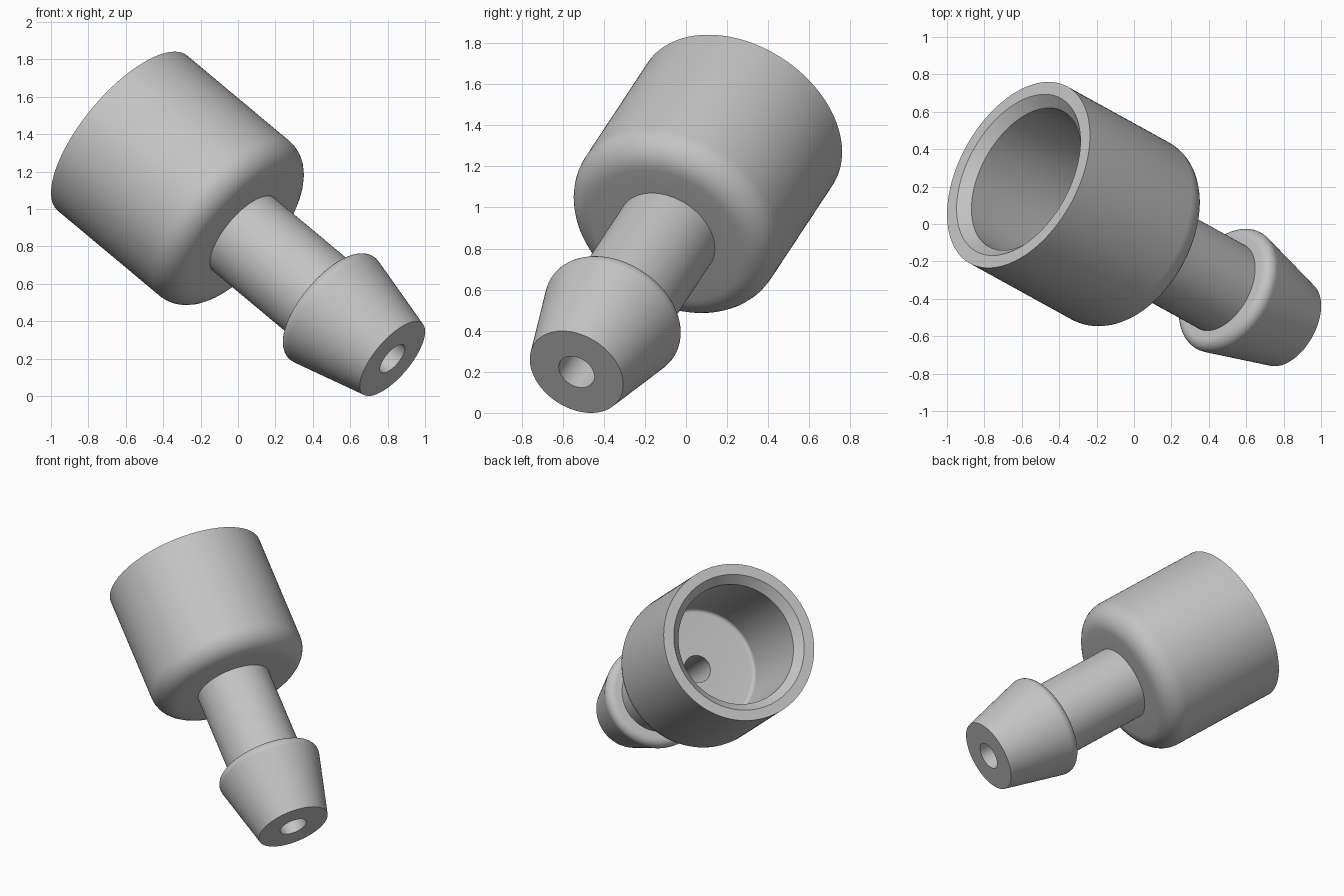
import bpy, bmesh
from math import sin, cos, radians, tau
from mathutils import Vector

cube = bpy.data.objects.get("Cube")
if cube:
    bpy.data.objects.remove(cube, do_unlink=True)

SEGMENTS = 128


def arc(r, t, radius, start, end, steps=8):
    """Rounded corner in the (radius, axial) plane; 0 deg points outward, 90 deg toward the tip."""
    angles = [radians(start + (end - start) * i / steps) for i in range(steps + 1)]
    return [(r + radius * cos(a), t + radius * sin(a)) for a in angles]


def lathe(name, profile, origin, axis, material):
    """Spin a closed (radius, axial) profile around the local z axis, then lay it along the axis."""
    bm = bmesh.new()
    verts = [bm.verts.new((r, 0, t)) for r, t in profile]
    edges = [bm.edges.new((v, verts[(i + 1) % len(verts)])) for i, v in enumerate(verts)]
    bmesh.ops.spin(bm, geom=verts + edges, cent=(0, 0, 0), axis=(0, 0, 1),
                   angle=tau, steps=SEGMENTS, use_duplicate=False)
    bmesh.ops.remove_doubles(bm, verts=bm.verts[:], dist=0.0001)
    turn = Vector((0, 0, 1)).rotation_difference(axis).to_matrix().to_4x4()
    bm.transform(turn)
    bmesh.ops.translate(bm, verts=bm.verts[:], vec=origin)
    bmesh.ops.recalc_face_normals(bm, faces=bm.faces[:])
    mesh = bpy.data.meshes.new(name)
    bm.to_mesh(mesh)
    bm.free()
    mesh.materials.append(material)
    obj = bpy.data.objects.new(name, mesh)
    bpy.context.collection.objects.link(obj)
    bpy.ops.object.select_all(action="DESELECT")
    obj.select_set(True)
    bpy.context.view_layer.objects.active = obj
    bpy.ops.object.shade_smooth_by_angle(angle=radians(30))
    return obj


grey = bpy.data.materials.new("light_grey")
grey.use_nodes = True
colour = (0.55, 0.55, 0.55, 1)
grey.diffuse_color = colour
grey.node_tree.nodes["Principled BSDF"].inputs["Base Color"].default_value = colour

# Barbed tip: through hole, end face, cone and rounded back edge
barb = [(0.094, 2.042), (0.247, 2.042)] + arc(0.299, 1.591, 0.056, 14, -90)
# Neck between barb and socket
neck = [(0.255, 1.535), (0.255, 0.916)]
# Socket outside: rounded shoulder and straight wall
socket = arc(0.395, 0.771, 0.145, 90, 0) + [(0.54, 0)]
# Socket inside: chamfered mouth, bore and floor with a small fillet
bore = [(0.468, 0), (0.413, 0.057)] + arc(0.388, 0.76, 0.025, 0, 90, 5) + [(0.094, 0.785)]

open_end = Vector((-0.6175, 0.2625, 1.405))
tip_end = Vector((0.825, -0.5325, 0.2))
lathe("hose_barb_fitting", barb + neck + socket + bore,
      open_end, (tip_end - open_end).normalized(), grey)
